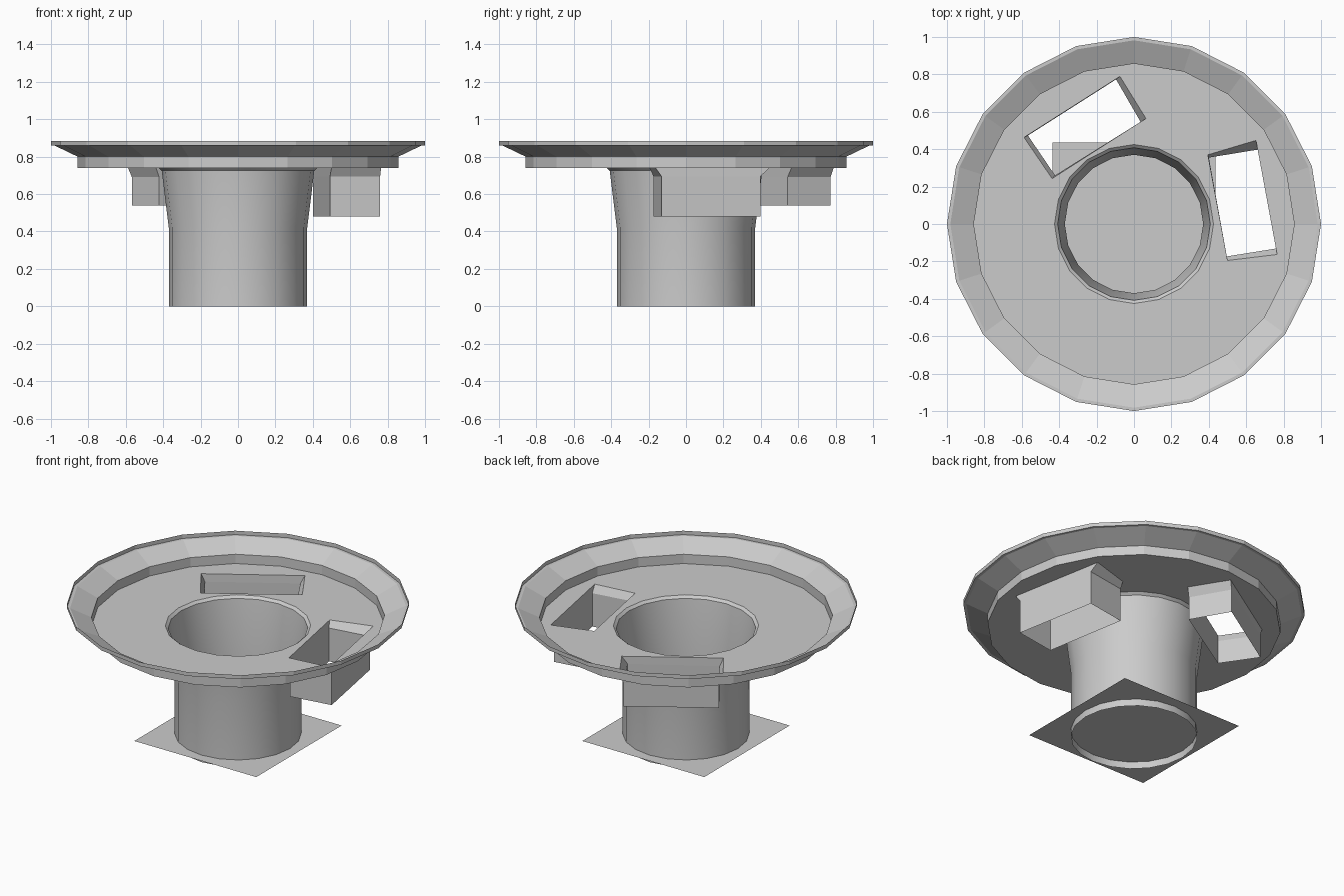
import bpy, bmesh
from math import sin, cos, pi, radians

if "Cube" in bpy.data.objects:
    bpy.data.objects.remove(bpy.data.objects["Cube"])

SIDES = 20
FLOOR_Z = 0.74


def circle(r):
    return [(r * cos(2 * pi * i / SIDES), r * sin(2 * pi * i / SIDES)) for i in range(SIDES)]


def finish(bm, name, smooth=False):
    me = bpy.data.meshes.new(name)
    bm.to_mesh(me)
    bm.free()
    ob = bpy.data.objects.new(name, me)
    bpy.context.collection.objects.link(ob)
    if smooth:
        bpy.ops.object.select_all(action='DESELECT')
        ob.select_set(True)
        bpy.context.view_layer.objects.active = ob
        bpy.ops.object.shade_smooth_by_angle(angle=radians(30))
    return ob


def sleeve(name, rings, smooth=False):
    """Open-ended sheet through stacked rings: [(2D loop, z), ...]"""
    bm = bmesh.new()
    loops = [[bm.verts.new((x, y, z)) for x, y in pts] for pts, z in rings]
    for a, b in zip(loops, loops[1:]):
        n = len(a)
        for i in range(n):
            j = (i + 1) % n
            bm.faces.new((a[i], a[j], b[j], b[i]))
    return finish(bm, name, smooth)


# Chute outlines: flared opening in the floor, and straight shaft below it
side_open = [(0.50, -0.195), (0.765, -0.163), (0.652, 0.447), (0.395, 0.37)]
side_shaft = [(0.492, -0.174), (0.76, -0.131), (0.663, 0.398), (0.40, 0.355)]
back_open = [(-0.588, 0.463), (-0.438, 0.243), (0.064, 0.564), (-0.075, 0.789)]
back_shaft = [(-0.567, 0.473), (-0.422, 0.26), (0.037, 0.543), (-0.096, 0.773)]

# Dish rim: short wall, sloped flange, thin upright lip
sleeve("dish_rim", [(circle(r), z) for r, z in
                    [(0.857, FLOOR_Z), (0.857, 0.80), (0.982, 0.86), (1.0, 0.86), (1.0, 0.885)]])

# Dish floor with the centre hole and two chute openings
bm = bmesh.new()
edges = []
for pts in (circle(0.857), circle(0.425), side_open, back_open):
    vs = [bm.verts.new((x, y, FLOOR_Z)) for x, y in pts]
    edges += [bm.edges.new((vs[i - 1], vs[i])) for i in range(len(vs))]
bmesh.ops.triangle_fill(bm, use_beauty=True, use_dissolve=False, edges=edges, normal=(0, 0, 1))
finish(bm, "dish_floor")

# Central tube, flared towards the floor
sleeve("centre_tube", [(circle(r), z) for r, z in
                       [(0.37, 0.0), (0.37, 0.42), (0.408, 0.725), (0.425, FLOOR_Z)]], smooth=True)

# Open chutes under the floor
sleeve("side_chute", [(side_shaft, 0.48), (side_shaft, 0.695), (side_open, FLOOR_Z)])
sleeve("back_chute", [(back_shaft, 0.54), (back_shaft, 0.69), (back_open, FLOOR_Z)])

# Square sheet near the tube's foot
bm = bmesh.new()
bmesh.ops.create_grid(bm, x_segments=1, y_segments=1, size=0.435)
bmesh.ops.translate(bm, verts=bm.verts, vec=(0, 0, 0.045))
finish(bm, "base_sheet")
